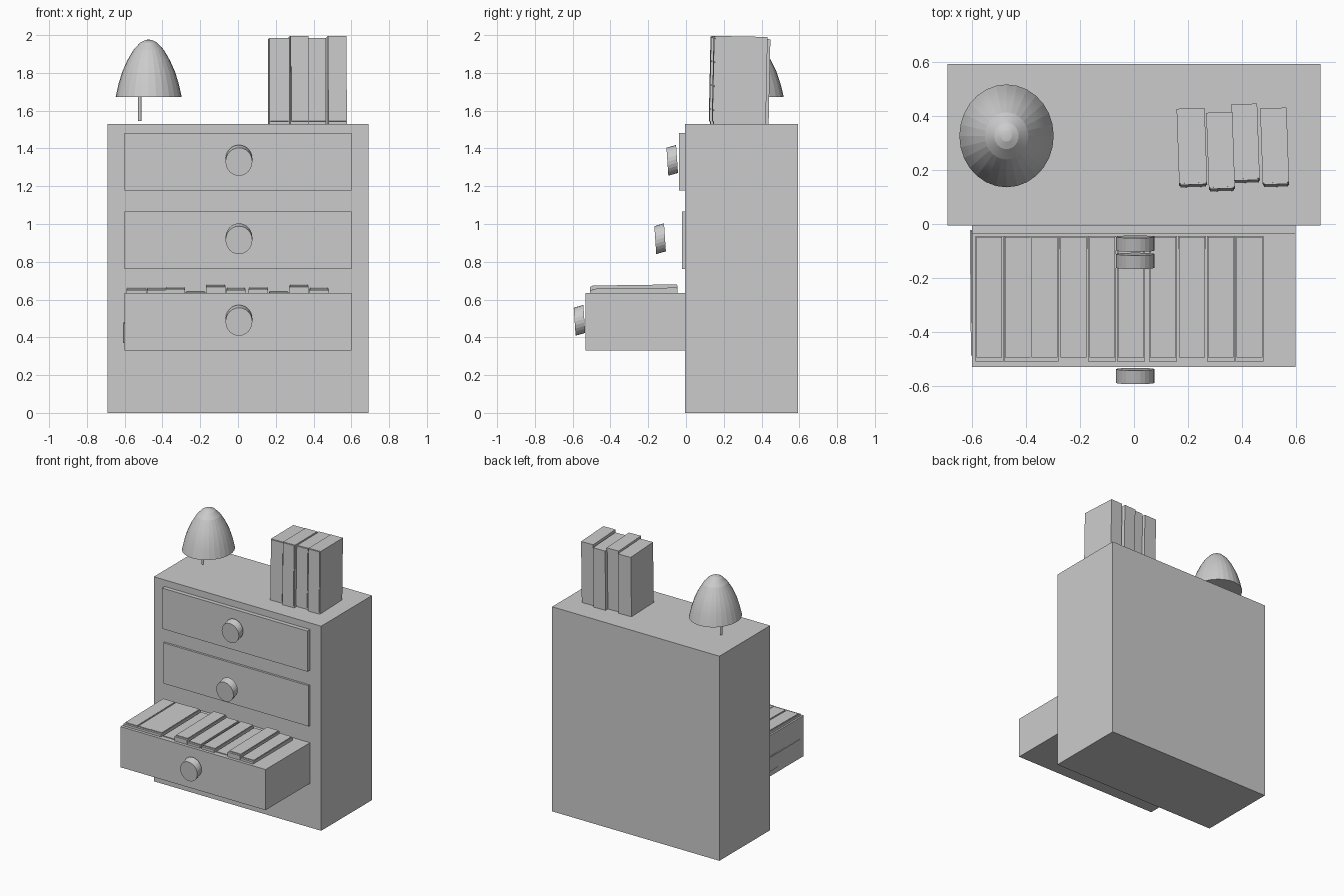
import bpy, bmesh, math
from mathutils import Matrix, Vector

if "Cube" in bpy.data.objects:
    bpy.data.objects.remove(bpy.data.objects["Cube"])


def add_mesh(name, bm):
    bmesh.ops.recalc_face_normals(bm, faces=bm.faces)
    me = bpy.data.meshes.new(name)
    bm.to_mesh(me)
    bm.free()
    ob = bpy.data.objects.new(name, me)
    bpy.context.collection.objects.link(ob)
    return ob


def box_into(bm, lo, hi):
    lo, hi = Vector(lo), Vector(hi)
    m = Matrix.Translation((lo + hi) / 2) @ Matrix.Diagonal((*(hi - lo), 1))
    bmesh.ops.create_cube(bm, size=1, matrix=m)


def box(name, lo, hi):
    bm = bmesh.new()
    box_into(bm, lo, hi)
    return add_mesh(name, bm)


def knob(name, y, z):
    # short cylinder leaning slightly downward toward the front
    bm = bmesh.new()
    bmesh.ops.create_cone(bm, cap_ends=True, segments=24, radius1=1, radius2=1, depth=1)
    for v in bm.verts:
        a, b, c = v.co
        v.co = (0.005 + 0.071 * a, y - 0.051 * c - 0.005 * b, z + 0.074 * b - 0.015 * c)
    add_mesh(name, bm)


def book(name, loc, w, d, h, rot):
    # block with a thin raised spine on its local -y side
    bm = bmesh.new()
    box_into(bm, (-w / 2, -d / 2 + 0.006, -h / 2), (w / 2, d / 2, h / 2))
    box_into(bm, (-w / 2 + 0.004, -d / 2, -h / 2 + 0.015), (w / 2 - 0.004, -d / 2 + 0.01, h / 2 - 0.003))
    ob = add_mesh(name, bm)
    ob.location = loc
    ob.rotation_euler = [math.radians(a) for a in rot]


# cabinet and drawers
box("cabinet", (-0.692, -0.006, 0), (0.692, 0.594, 1.53))
for name, front, z, ky in (("top", -0.037, 1.177, -0.073),
                           ("middle", -0.022, 0.762, -0.137),
                           ("bottom", -0.531, 0.33, -0.564)):
    box(name + "_drawer", (-0.602, front, z), (0.6, 0.02, z + 0.304))
    knob(name + "_knob", ky, z + 0.16)

# lamp stem
bm = bmesh.new()
bmesh.ops.create_cone(bm, cap_ends=True, segments=12, radius1=0.009, radius2=0.009, depth=0.2,
                      matrix=Matrix.Translation((-0.52, 0.327, 1.645)))
add_mesh("lamp_stem", bm)

# lamp shade: bullet-shaped profile, closed underneath
profile = [(0.175, 1.672), (0.16, 1.74), (0.14, 1.805), (0.112, 1.868),
           (0.08, 1.922), (0.045, 1.96), (0.02, 1.973)]
N = 28
bm = bmesh.new()
rings = [[bm.verts.new((-0.473 + r * math.cos(2 * math.pi * i / N),
                        0.327 + 1.09 * r * math.sin(2 * math.pi * i / N), z))
          for i in range(N)] for r, z in profile]
for a, b in zip(rings, rings[1:]):
    for i in range(N):
        j = (i + 1) % N
        bm.faces.new((a[i], a[j], b[j], b[i]))
tip = bm.verts.new((-0.473, 0.327, 1.977))
for i in range(N):
    bm.faces.new((rings[-1][i], rings[-1][(i + 1) % N], tip))
bm.faces.new(rings[0])
shade = add_mesh("lamp_shade", bm)
bpy.context.view_layer.objects.active = shade
shade.select_set(True)
bpy.ops.object.shade_smooth_by_angle(angle=math.radians(10))

# standing books on top
for i, (x0, x1, y, top) in enumerate(((0.158, 0.272, 0.283, 1.983), (0.268, 0.375, 0.268, 1.995),
                                      (0.36, 0.467, 0.299, 1.983), (0.468, 0.576, 0.284, 1.995))):
    h = top - 1.528
    book(f"standing_book_{i + 1}", ((x0 + x1) / 2, y, 1.526 + h / 2),
         x1 - x0 - 0.01, 0.283, h, (-1.2, 0, 2))

# books lying spine-up in the bottom drawer, three sets of four
tops = (0.662, 0.643, 0.677, 0.66)
n = 0
for start in (-0.59, -0.385, 0.055):
    for k in range(4):
        if start < -0.5 and k > 1:
            continue
        n += 1
        x = start + 0.107 * k + 0.053
        top = 0.66 if start < -0.5 else tops[k]
        book(f"drawer_book_{n}", (x, -0.275, top - 0.141), 0.104, 0.282, 0.465, (-89.2, 0, 0))

# book cover edge poking out of the drawer's left side
book("drawer_book_edge", (-0.592, -0.255, 0.425), 0.03, 0.11, 0.465, (-90, 0, 0.5))
